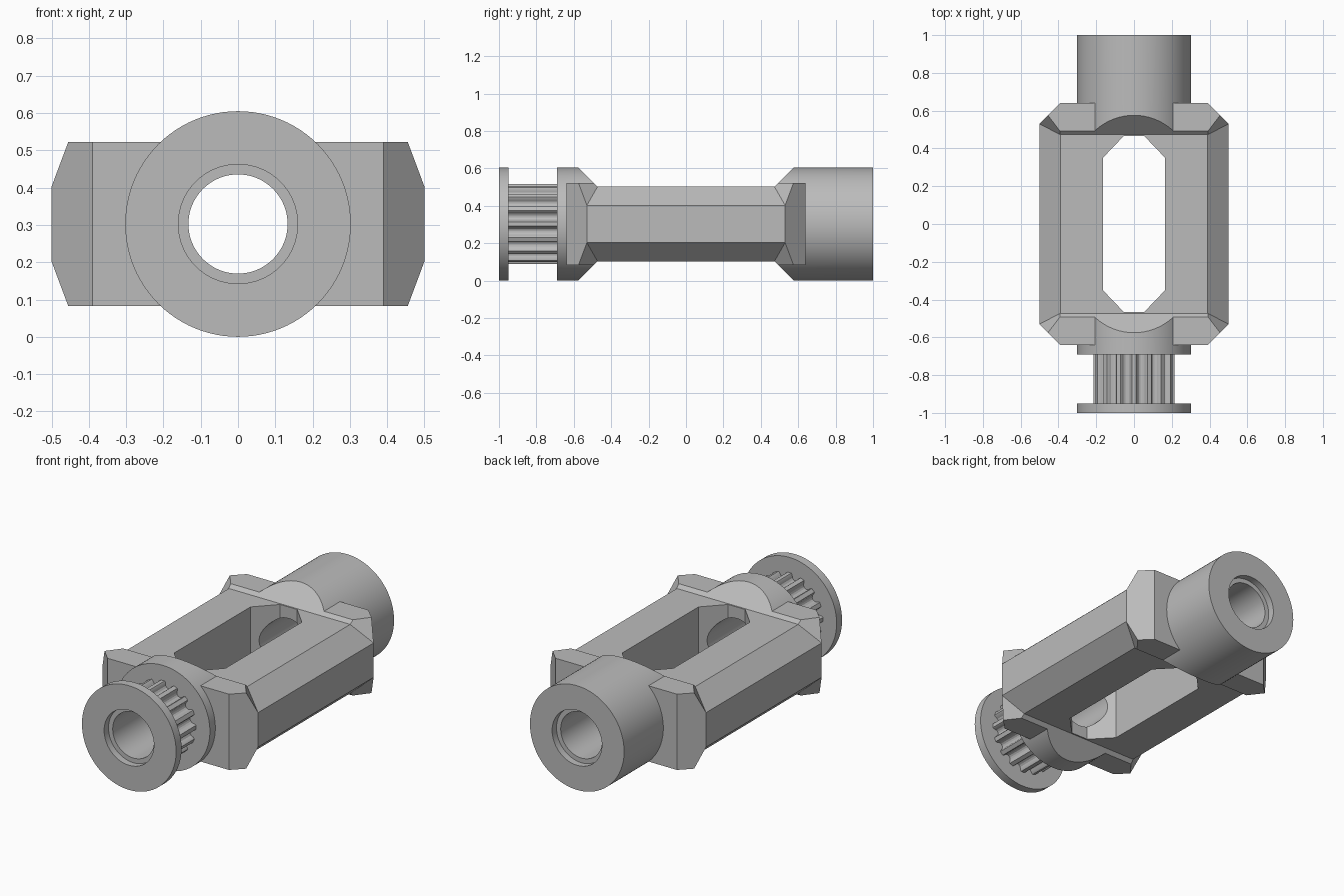
import bpy
import bmesh
from math import sin, cos, pi, radians
from mathutils import Vector

if "Cube" in bpy.data.objects:
    bpy.data.objects.remove(bpy.data.objects["Cube"], do_unlink=True)

AXIS = 0.3025      # height of the shaft axis
RADIUS = 0.3025    # collar radius
BORE, RECESS = 0.133, 0.16

grey = bpy.data.materials.new("plain grey")
grey.use_nodes = True
grey.diffuse_color = (0.5, 0.5, 0.5, 1)
grey.node_tree.nodes["Principled BSDF"].inputs["Base Color"].default_value = (0.5, 0.5, 0.5, 1)


def circle(r, n=96):
    return [(r * cos(2 * pi * i / n), r * sin(2 * pi * i / n)) for i in range(n)]


def octagon(a, b, ca, cb):
    """Rectangle of half sizes a, b whose corners are cut at ca, cb."""
    quarter = [(a, cb), (ca, b)]
    right = [(x, -y) for x, y in reversed(quarter)] + quarter
    return right + [(-x, -y) for x, y in right]


def clip(bm, point, normal):
    """Cut away the side the normal points to and close the cut."""
    geom = bm.verts[:] + bm.edges[:] + bm.faces[:]
    cut = bmesh.ops.bisect_plane(bm, geom=geom, plane_co=point, plane_no=normal,
                                 clear_outer=True, dist=1e-6)["geom_cut"]
    edges = [e for e in cut if isinstance(e, bmesh.types.BMEdge) and e.is_boundary]
    if edges:
        bmesh.ops.edgeloop_fill(bm, edges=edges)


def loft(name, sections, vertical=False, planes=()):
    """Capped solid through (position, outline) sections along y, or along z."""
    bm = bmesh.new()
    rings = []
    for t, outline in sections:
        rings.append([bm.verts.new((u, v, t + AXIS) if vertical else (u, t, v + AXIS))
                      for u, v in outline])
    for a, b in zip(rings, rings[1:]):
        for i in range(len(a)):
            j = (i + 1) % len(a)
            bm.faces.new((a[i], a[j], b[j], b[i]))
    bm.faces.new(rings[0])
    bm.faces.new(rings[-1])
    bmesh.ops.recalc_face_normals(bm, faces=bm.faces[:])
    for point, normal in planes:
        clip(bm, Vector(point) + Vector((0, 0, AXIS)), Vector(normal).normalized())
    bmesh.ops.recalc_face_normals(bm, faces=bm.faces[:])
    mesh = bpy.data.meshes.new(name)
    bm.to_mesh(mesh)
    bm.free()
    mesh.materials.append(grey)
    obj = bpy.data.objects.new(name, mesh)
    bpy.context.collection.objects.link(obj)
    return obj


def combine(obj, other, operation):
    mod = obj.modifiers.new(operation.lower(), "BOOLEAN")
    mod.operation = operation
    mod.solver = "EXACT"
    mod.object = other
    bpy.context.view_layer.objects.active = obj
    bpy.ops.object.modifier_apply(modifier=mod.name)


def slopes(s):
    """Top and bottom bevels that face the middle of the frame."""
    return [((0, 0.473 * s, k * 0.2), (0, -s, k)) for k in (1, -1)]


# Middle of the frame, an eight-sided bar
frame = loft("frame", [(y, octagon(0.5, 0.2, 0.39, 0.1)) for y in (-0.529, 0.529)])

# Bevelled end blocks merged into the frame
for s in (1, -1):
    planes = slopes(s)
    for i in (1, -1):
        planes.append(((i * 0.5, 0.53 * s, 0), (i, s, 0)))
        planes += [((i * 0.5, 0.53 * s, k * 0.1), (i * 1.31, -s, k * 0.865)) for k in (1, -1)]
    block = [(-0.5, -0.22), (0.5, -0.22), (0.5, 0.22), (-0.5, 0.22)]
    end_block = loft("end_block", [(y * s, block) for y in (0.45, 0.64)], planes=planes)
    combine(frame, end_block, "UNION")
    bpy.data.objects.remove(end_block, do_unlink=True)

# Window through the frame from top to bottom
window = loft("window_cutter", [(z, octagon(0.165, 0.465, 0.055, 0.35)) for z in (-0.5, 0.5)],
              vertical=True)
combine(frame, window, "DIFFERENCE")
bpy.data.objects.remove(window, do_unlink=True)

# Round collars with bevels that run on from the end blocks
rear_collar = loft("rear_collar", [(y, circle(RADIUS)) for y in (0.475, 1)], planes=slopes(1))
front_collar = loft("front_collar", [(y, circle(RADIUS)) for y in (-0.69, -0.475)],
                    planes=slopes(-1))

# Toothed belt wheel and its outer rim
TEETH = 16
tooth = [(-0.36, 0.182), (-0.25, 0.19), (-0.2, 0.208), (-0.14, 0.215),
         (0.14, 0.215), (0.2, 0.208), (0.25, 0.19), (0.36, 0.182), (0.5, 0.179)]
gear = []
for i in range(TEETH):
    for f, r in tooth:
        a = 2 * pi * (i + f) / TEETH
        gear.append((r * cos(a), r * sin(a)))
toothed_wheel = loft("toothed_wheel", [(y, gear) for y in (-0.955, -0.685)])
outer_rim = loft("outer_rim", [(y, circle(RADIUS)) for y in (-1, -0.95)])

# Bore along the axis, with a shallow wider recess at both ends
bore = loft("bore_cutter", [(y, circle(r, 64)) for y, r in (
    (-1.1, RECESS), (-0.96, RECESS), (-0.96, BORE), (0.96, BORE), (0.96, RECESS), (1.1, RECESS))])
parts = [frame, rear_collar, front_collar, toothed_wheel, outer_rim]
for part in parts:
    combine(part, bore, "DIFFERENCE")
bpy.data.objects.remove(bore, do_unlink=True)

# Smooth the round faces and keep the edges crisp
bpy.ops.object.select_all(action="DESELECT")
for part in parts:
    part.select_set(True)
bpy.context.view_layer.objects.active = frame
bpy.ops.object.shade_smooth_by_angle(angle=radians(25))
